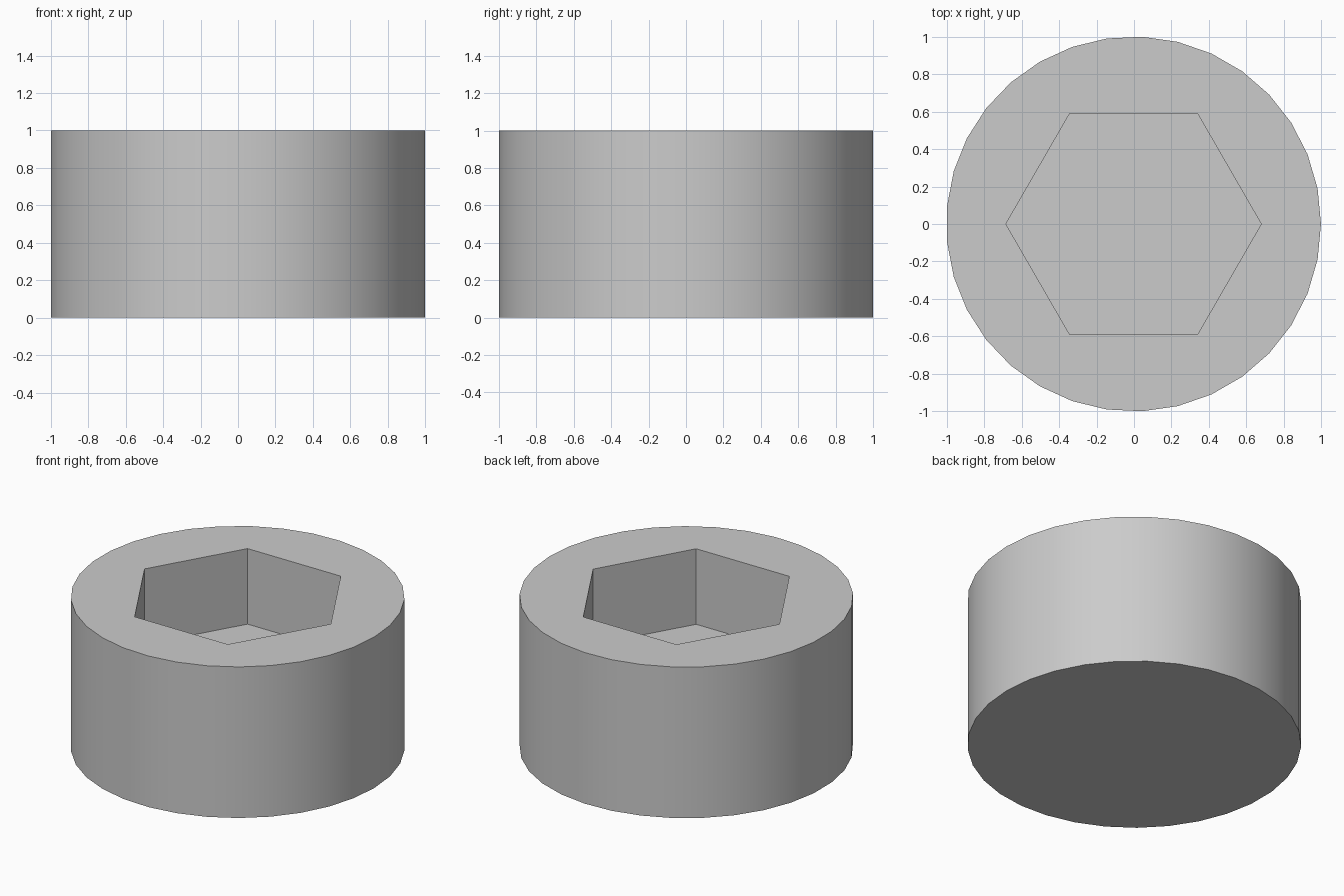
import bpy
import math

cube = bpy.data.objects.get("Cube")
if cube:
    bpy.data.objects.remove(cube, do_unlink=True)

SIDES = 33
RADIUS = 1.001
HEIGHT = 1.0
SOCKET_RADIUS = 0.682
SOCKET_DEPTH = 0.5
# An odd side count is wider on the vertex side, so shift to centre the bounds
CENTRE_X = -RADIUS * (1 - math.cos(math.pi / SIDES)) / 2


def prism(name, sides, radius, bottom, top):
    """Upright prism with one vertex pointing along +x."""
    bpy.ops.mesh.primitive_cylinder_add(
        vertices=sides, radius=radius, depth=top - bottom,
        location=(CENTRE_X, 0, (top + bottom) / 2), rotation=(0, 0, -math.pi / 2))
    obj = bpy.context.object
    obj.name = name
    bpy.ops.object.transform_apply(location=True, rotation=True, scale=True)
    return obj


# Plain grey metal
grey = bpy.data.materials.new("grey_metal")
grey.use_nodes = True
color = (0.6, 0.6, 0.6, 1)
grey.diffuse_color = color
grey.node_tree.nodes["Principled BSDF"].inputs["Base Color"].default_value = color

# Round head, with the hexagonal socket cut into its top
cutter = prism("socket_cutter", 6, SOCKET_RADIUS, HEIGHT - SOCKET_DEPTH, HEIGHT + 0.2)
cutter.rotation_euler.z = 0
cutter.hide_render = True
head = prism("socket_head", SIDES, RADIUS, 0, HEIGHT)
cut = head.modifiers.new("hex_socket", "BOOLEAN")
cut.operation = "DIFFERENCE"
cut.solver = "EXACT"
cut.object = cutter
bpy.ops.object.modifier_apply(modifier=cut.name)
bpy.data.objects.remove(cutter, do_unlink=True)

head.data.materials.clear()
head.data.materials.append(grey)
bpy.ops.object.shade_smooth_by_angle(angle=math.radians(30))
